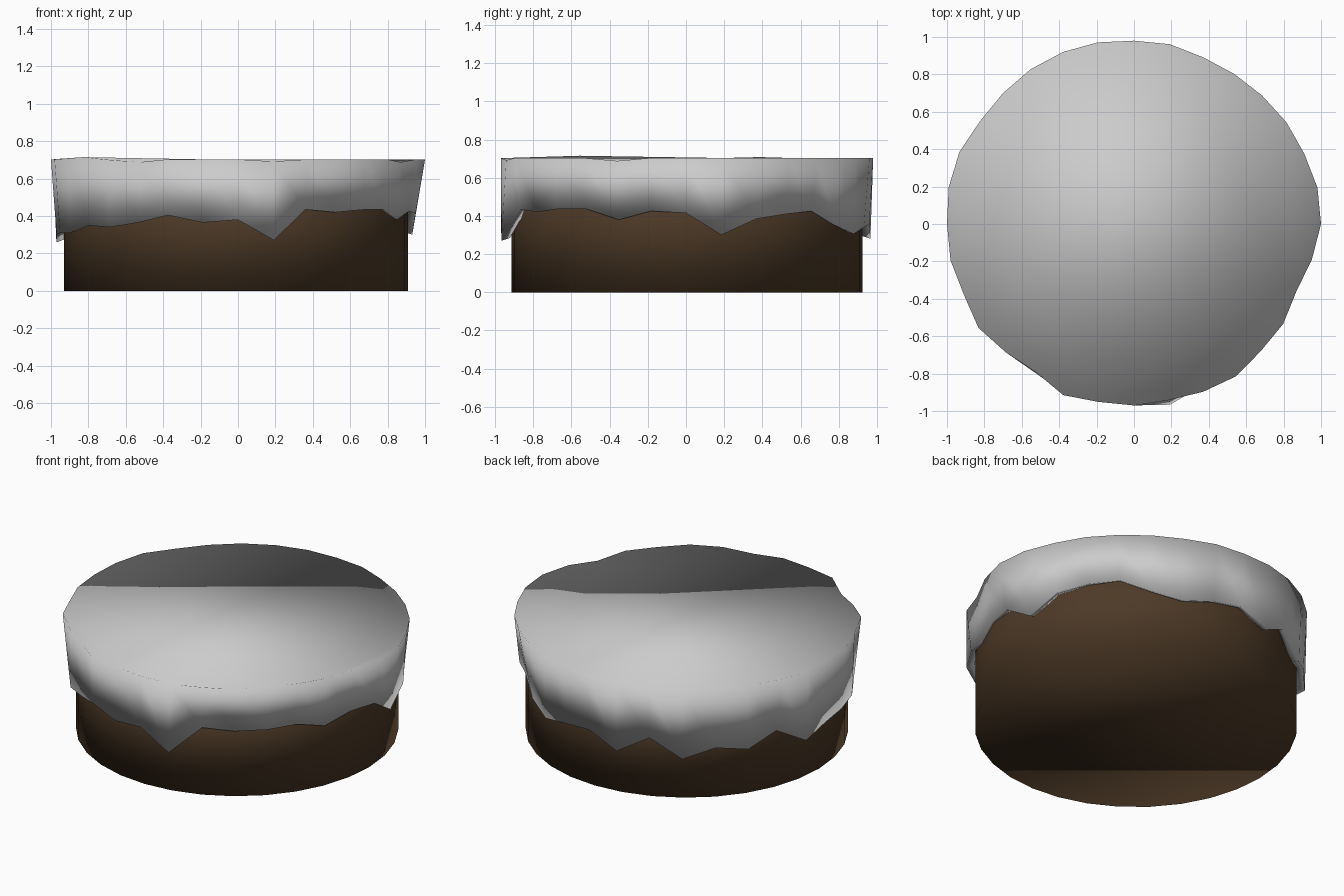
import bpy, bmesh, math

if "Cube" in bpy.data.objects:
    bpy.data.objects.remove(bpy.data.objects["Cube"])

SIDES = 32

def ring(bm, radii, heights):
    verts = []
    for k in range(SIDES):
        a = 2 * math.pi * k / SIDES
        verts.append(bm.verts.new((radii[k] * math.cos(a), radii[k] * math.sin(a), heights[k])))
    return verts

def loft(name, rings, location=(0, 0, 0)):
    # closed smooth solid through stacked rings, from first cap to last cap
    bm = bmesh.new()
    loops = [ring(bm, r, h) for r, h in rings]
    for a, b in zip(loops, loops[1:]):
        for k in range(SIDES):
            j = (k + 1) % SIDES
            bm.faces.new((a[k], a[j], b[j], b[k]))
    bm.faces.new(loops[0])
    bm.faces.new(loops[-1])
    bmesh.ops.recalc_face_normals(bm, faces=bm.faces)
    for f in bm.faces:
        f.smooth = True
    me = bpy.data.meshes.new(name)
    bm.to_mesh(me)
    bm.free()
    ob = bpy.data.objects.new(name, me)
    ob.location = location
    bpy.context.collection.objects.link(ob)
    return ob

# sponge body
cake = loft("cake_base", [([0.92] * SIDES, [0.0] * SIDES), ([0.92] * SIDES, [0.66] * SIDES)],
            (-0.01, 0.005, 0))
mat = bpy.data.materials.new("chocolate")
mat.diffuse_color = (0.075, 0.042, 0.02, 1)
mat.use_nodes = True
mat.node_tree.nodes["Principled BSDF"].inputs["Base Color"].default_value = mat.diffuse_color
cake.data.materials.append(mat)

# icing: uneven rim and dripping lower edge, counter-clockwise from +x
rim = [1.00, 1.00, .985, .98, .97, .965, .965, .98, .98, .99, .995, .995, .99, .99, 1.01, 1.01,
       1.00, 1.00, .985, 1.00, .97, .95, .99, .97, .97, .96, .97, .98, .96, .96, .94, .97]
drip_r = [.95, .95, .965, .95, .93, .94, .95, .95, .96, .985, .96, .98, .97, .98, .96, .99,
          .97, .97, .97, .96, .97, .955, .98, .97, .97, .985, .94, .935, .96, .935, .92, .93]
drip_z = [.415, .30, .385, .41, .425, .35, .305, .34, .36, .28, .38, .265, .325, .297, .367, .26,
          .30, .31, .31, .35, .34, .365, .405, .365, .38, .27, .435, .42, .435, .435, .38, .425]
rim_z = [.703] * SIDES
for k, z in {19: .715, 20: .70, 21: .688, 25: .692, 30: .688, 14: .708}.items():
    rim_z[k] = z
inner_r = [r - 0.045 for r in drip_r]

loft("icing", [
    (rim, rim_z),
    (drip_r, drip_z),
    (inner_r, [z + 0.015 for z in drip_z]),
    ([0.9] * SIDES, [0.65] * SIDES),
])
